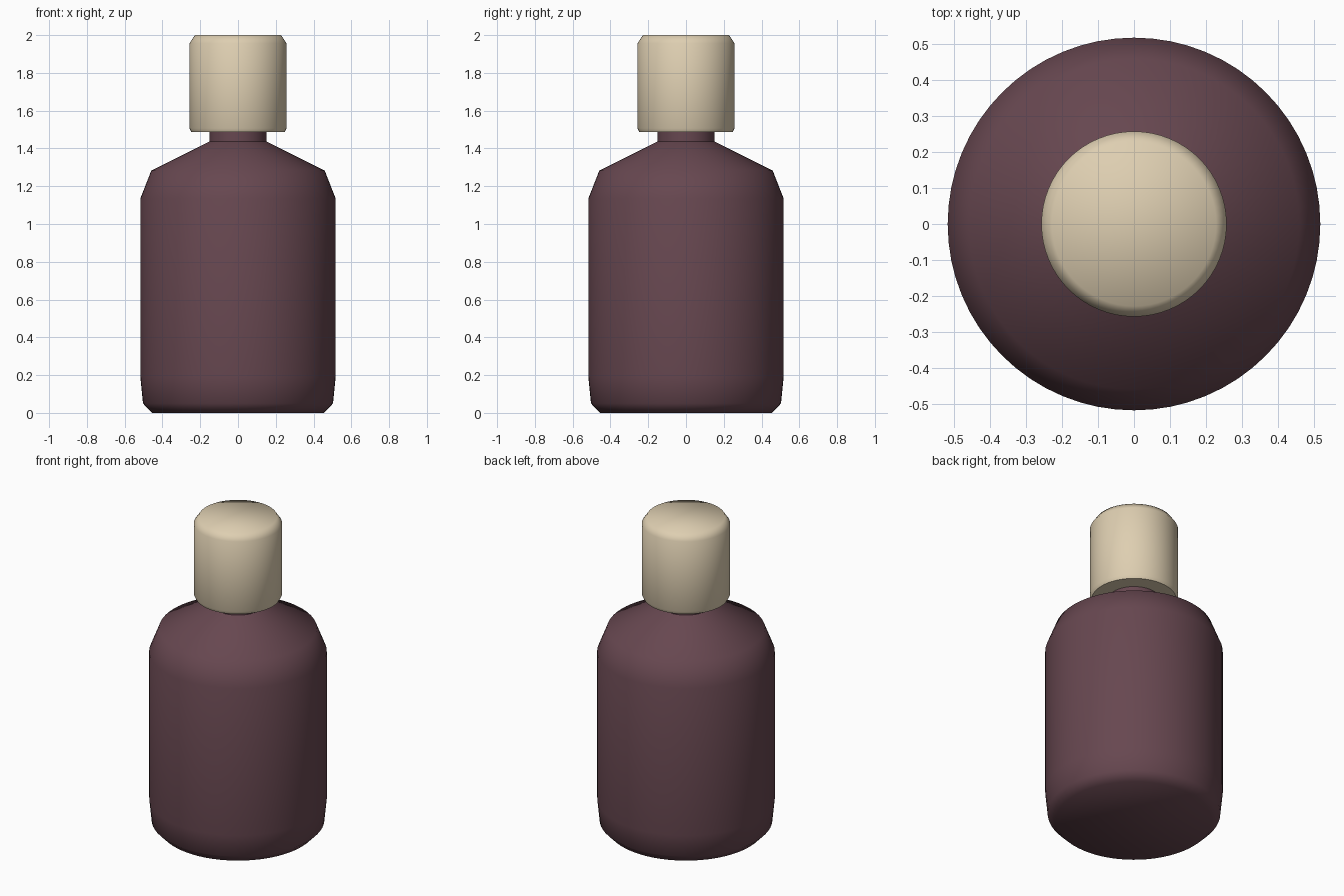
import bpy, bmesh, math

if "Cube" in bpy.data.objects:
    bpy.data.objects.remove(bpy.data.objects["Cube"])

SIDES = 64


def material(name, color):
    m = bpy.data.materials.new(name)
    m.diffuse_color = (*color, 1)
    m.use_nodes = True
    m.node_tree.nodes["Principled BSDF"].inputs["Base Color"].default_value = m.diffuse_color
    return m


def lathe(name, profile, mat):
    """Closed solid of revolution from (radius, z) points, bottom to top."""
    bm = bmesh.new()
    rings = []
    for r, z in profile:
        rings.append([bm.verts.new((r * math.cos(2 * math.pi * i / SIDES),
                                    r * math.sin(2 * math.pi * i / SIDES), z))
                      for i in range(SIDES)])
    for a, b in zip(rings, rings[1:]):
        for i in range(SIDES):
            j = (i + 1) % SIDES
            bm.faces.new((a[i], a[j], b[j], b[i]))
    bm.faces.new(rings[0][::-1])
    bm.faces.new(rings[-1])
    me = bpy.data.meshes.new(name)
    bm.to_mesh(me)
    bm.free()
    me.materials.append(mat)
    ob = bpy.data.objects.new(name, me)
    bpy.context.collection.objects.link(ob)
    bpy.ops.object.select_all(action='DESELECT')
    ob.select_set(True)
    bpy.context.view_layer.objects.active = ob
    bpy.ops.object.shade_smooth_by_angle(angle=math.radians(60))
    return ob


plum = material("plum_glass", (0.135, 0.063, 0.08))
beige = material("beige_cap", (0.73, 0.62, 0.44))

# Bottle with chamfered base, sloped shoulder and narrow neck
lathe("bottle", [(0.455, 0), (0.503, 0.05), (0.517, 0.19), (0.517, 1.135),
                 (0.459, 1.283), (0.152, 1.436), (0.152, 1.52)], plum)

# Cap with chamfered rims
lathe("cap", [(0.247, 1.487), (0.257, 1.507), (0.257, 1.957), (0.228, 2.0)], beige)
